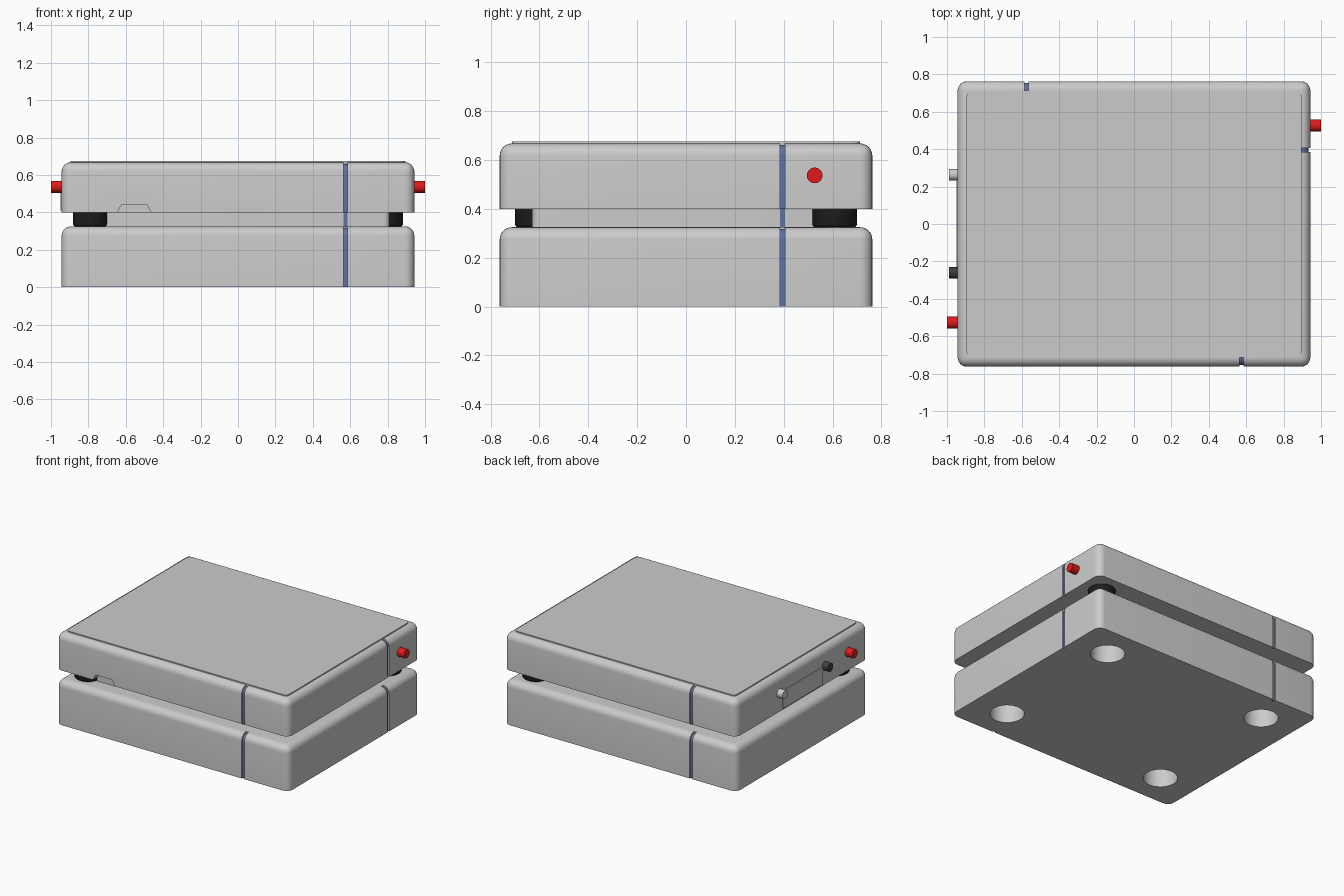
import bpy, bmesh, math
from mathutils import Matrix, Vector

if "Cube" in bpy.data.objects:
    bpy.data.objects.remove(bpy.data.objects["Cube"])

HX, HY, R = 0.943, 0.763, 0.05


def material(name, rgb):
    m = bpy.data.materials.new(name)
    m.diffuse_color = (*rgb, 1)
    m.use_nodes = True
    m.node_tree.nodes["Principled BSDF"].inputs["Base Color"].default_value = m.diffuse_color
    return m


RED = material("red", (0.75, 0.01, 0.01))
BLACK = material("black", (0.012, 0.012, 0.012))
DARK = material("dark_grey", (0.05, 0.05, 0.05))
BLUE = material("blue", (0.12, 0.16, 0.35))


def finish(name, bm, mat=None, matrix=None):
    if matrix:
        bm.transform(matrix)
    bmesh.ops.recalc_face_normals(bm, faces=bm.faces)
    me = bpy.data.meshes.new(name)
    bm.to_mesh(me)
    bm.free()
    ob = bpy.data.objects.new(name, me)
    bpy.context.collection.objects.link(ob)
    if mat:
        me.materials.append(mat)
    return ob


def smooth(ob):
    bpy.ops.object.select_all(action='DESELECT')
    ob.select_set(True)
    bpy.context.view_layer.objects.active = ob
    bpy.ops.object.shade_smooth_by_angle(angle=math.radians(35))


def block(name, lo, hi, mat=None, r=0.0, keep=lambda e: True):
    """Box between two corners, with the chosen edges rounded."""
    lo, hi = Vector(lo), Vector(hi)
    bm = bmesh.new()
    bmesh.ops.create_cube(bm, size=1)
    bm.transform(Matrix.Translation((lo + hi) / 2) @ Matrix.Diagonal((*(hi - lo), 1)))
    if r:
        edges = [e for e in bm.edges if keep(e)]
        bmesh.ops.bevel(bm, geom=edges, offset=r, segments=6, profile=0.5, affect='EDGES')
    return finish(name, bm, mat)


def vertical(e):
    return abs(e.verts[0].co.z - e.verts[1].co.z) > 1e-4


def cylinder(name, loc, r, depth, mat=None, sideways=False, bevel=0.0):
    bm = bmesh.new()
    bmesh.ops.create_cone(bm, cap_ends=True, segments=40, radius1=r, radius2=r, depth=depth)
    if bevel:
        rim = [e for e in bm.edges if not vertical(e) and e.verts[0].co.z < 0]
        bmesh.ops.bevel(bm, geom=rim, offset=bevel, segments=3, profile=0.5, affect='EDGES')
    rot = Matrix.Rotation(math.pi / 2, 4, 'Y') if sideways else Matrix()
    return finish(name, bm, mat, Matrix.Translation(loc) @ rot)


def prism(name, pts, width, matrix, mat=None):
    """Extrude an outward/up profile sideways by width."""
    bm = bmesh.new()
    face = bm.faces.new([bm.verts.new((d, -width / 2, z)) for d, z in pts])
    ext = bmesh.ops.extrude_face_region(bm, geom=[face])
    bmesh.ops.translate(bm, vec=(0, width, 0),
                        verts=[v for v in ext['geom'] if isinstance(v, bmesh.types.BMVert)])
    return finish(name, bm, mat, matrix)


def cut(ob, cutters):
    for c in cutters:
        mod = ob.modifiers.new("cut", 'BOOLEAN')
        mod.operation, mod.solver, mod.object = 'DIFFERENCE', 'EXACT', c
        c.hide_render = True
    dg = bpy.context.evaluated_depsgraph_get()
    me = bpy.data.meshes.new_from_object(ob.evaluated_get(dg))
    ob.modifiers.clear()
    ob.data = me
    for c in cutters:
        bpy.data.objects.remove(c)


# Seam positions: one per side, half-turn symmetric
SEAMS = [(HX, 0.395, 0), (0.575, -HY, -90), (-HX, -0.395, 180), (-0.575, HY, 90)]


def edge_curve(inset, z0, h):
    arc = [math.radians(a) for a in range(0, 91, 15)]
    return [(-inset, z0)] + [(-R + (R - inset) * math.cos(a), h - R + (R - inset) * math.sin(a)) for a in arc]


def slab(name, z0, h, extra):
    ob = block(name, (-HX, -HY, z0), (HX, HY, h), r=R,
               keep=lambda e: max(v.co.z for v in e.verts) > z0 + 0.01)
    cutters = list(extra)
    for i, (x, y, a) in enumerate(SEAMS):
        m = Matrix.Translation((x, y, 0)) @ Matrix.Rotation(math.radians(a), 4, 'Z')
        groove = edge_curve(0.012, z0 - 0.05, h) + [(-R, h + 0.05), (0.05, h + 0.05), (0.05, z0 - 0.05)]
        cutters.append(prism("groove_cutter", groove, 0.022, m))
        strip = edge_curve(0.009, z0, h) + edge_curve(0.022, z0, h)[::-1]
        smooth(prism(f"{name}_seam_{i}", strip, 0.0218, m, BLUE))
    cut(ob, cutters)
    smooth(ob)


# Lower slab with four foot sockets
slab("lower_slab", 0.0, 0.325,
     [cylinder("socket_cutter", (sx * 0.665, sy * 0.52, 0.05), 0.115, 0.35)
      for sx in (-1, 1) for sy in (-1, 1)])

# Upper slab with a finger notch on the front
notch = prism("notch_cutter", [(-0.655, 0.38), (-0.45, 0.38), (-0.49, 0.442), (-0.622, 0.442)], 0.16,
              Matrix.Translation((0, -HY, 0)))
slab("upper_slab", 0.40, 0.668, [notch])

# Thin top plate
smooth(block("top_plate", (-0.895, -0.712, 0.66), (0.895, 0.712, 0.676), r=0.03, keep=vertical))

# Recessed core between the slabs, with its seams
smooth(block("core", (-0.81, -0.63, 0.32), (0.81, 0.63, 0.405), r=0.03, keep=vertical))
for s in (-1, 1):
    block("core_seam_front", (s * 0.575 - 0.011, -s * 0.62 - 0.011, 0.32), (s * 0.575 + 0.011, -s * 0.62 + 0.011, 0.402), BLUE)
    block("core_seam_side", (s * 0.80 - 0.011, s * 0.395 - 0.011, 0.32), (s * 0.80 + 0.011, s * 0.395 + 0.011, 0.402), BLUE)

    # Rubber feet and red side buttons
    smooth(cylinder("rubber_foot", (s * 0.79, s * 0.608, 0.364), 0.092, 0.078, BLACK, bevel=0.012))
    smooth(cylinder("red_button", (s * 0.95, s * 0.527, 0.537), 0.032, 0.10, RED, sideways=True))

# Left side cover and its two thumb screws
block("side_cover", (-0.949, -0.23, 0.41), (-0.92, 0.23, 0.54))
smooth(cylinder("light_screw", (-0.945, 0.264, 0.537), 0.031, 0.09, None, sideways=True))
smooth(cylinder("dark_screw", (-0.945, -0.26, 0.537), 0.031, 0.09, DARK, sideways=True))
